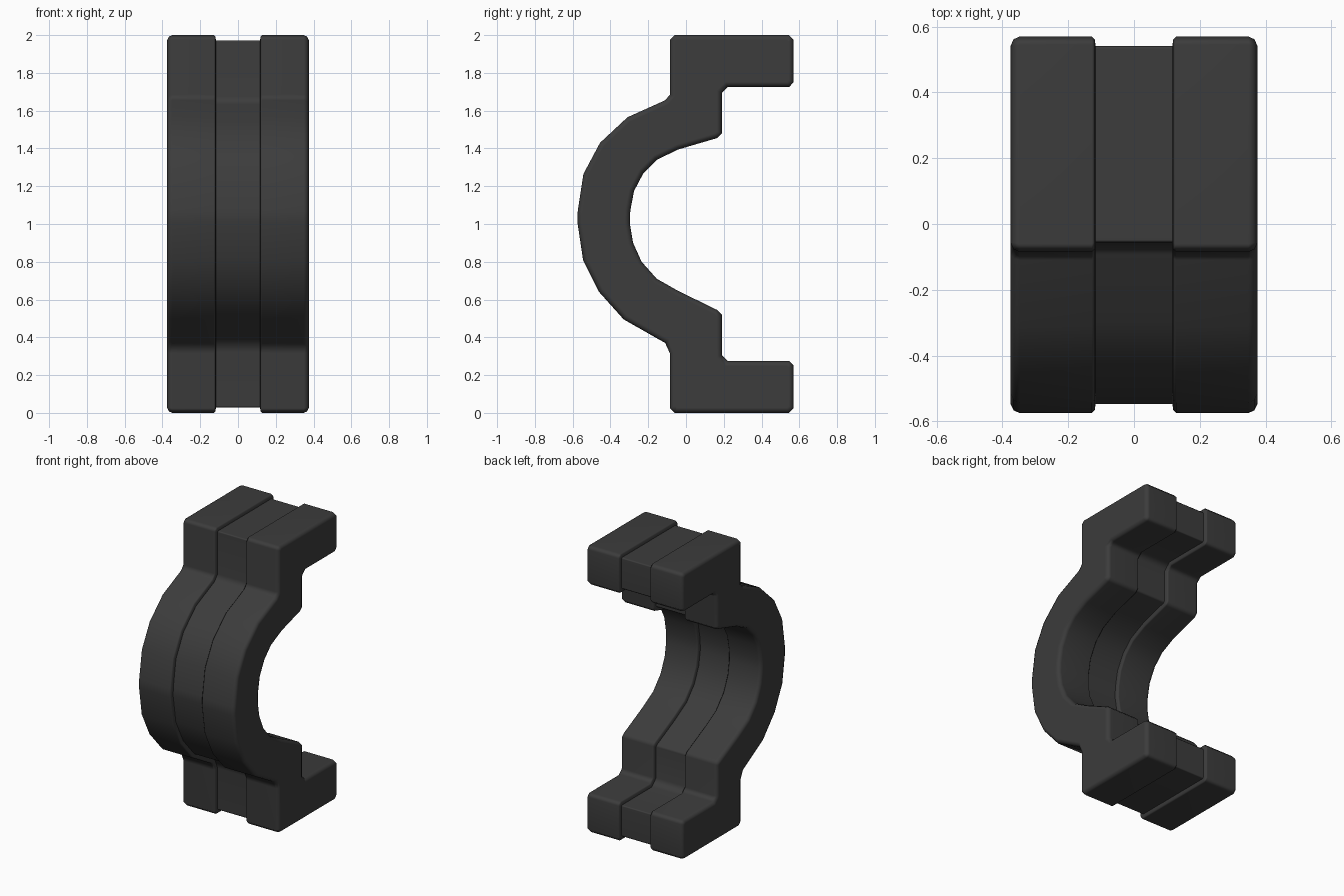
import bpy, bmesh, math
from mathutils import Vector

cube = bpy.data.objects.get("Cube")
if cube:
    bpy.data.objects.remove(cube, do_unlink=True)

# Single dark rubber-like colour
mat = bpy.data.materials.new("charcoal")
mat.use_nodes = True
colour = (0.045, 0.045, 0.045, 1)
mat.diffuse_color = colour
bsdf = mat.node_tree.nodes["Principled BSDF"]
bsdf.inputs["Base Color"].default_value = colour
bsdf.inputs["Roughness"].default_value = 0.6

# Side profile (y, z) of the half-ring with its two flanges
outer_arc = [(-0.11, 0.37), (-0.33, 0.495), (-0.46, 0.64), (-0.545, 0.81),
             (-0.575, 1.01), (-0.573, 1.07), (-0.543, 1.265), (-0.455, 1.43),
             (-0.31, 1.565), (-0.11, 1.655)]
top_flange = [(-0.085, 1.685), (-0.085, 1.975), (-0.06, 2.0), (0.545, 2.0),
              (0.57, 1.975), (0.57, 1.75), (0.545, 1.725), (0.22, 1.725),
              (0.19, 1.695), (0.19, 1.48), (0.165, 1.455)]
inner_arc = [(-0.04, 1.395), (-0.155, 1.34), (-0.225, 1.27), (-0.275, 1.175),
             (-0.295, 1.07), (-0.297, 1.0), (-0.28, 0.9), (-0.235, 0.8),
             (-0.155, 0.71), (-0.04, 0.645)]
bottom_flange = [(y, 2.0 - z) for y, z in reversed(top_flange)]
profile = [Vector(p) for p in outer_arc + top_flange + inner_arc + bottom_flange]


def inset(points, d):
    """Move every edge of a clockwise outline inwards by d."""
    result = []
    for i, p in enumerate(points):
        a = (p - points[i - 1]).normalized()
        b = (points[(i + 1) % len(points)] - p).normalized()
        na, nb = Vector((a.y, -a.x)), Vector((b.y, -b.x))
        result.append(p + (na + nb) * d / (1 + na.dot(nb)))
    return result


# Stations across the width (x, inset): bevelled ribs and a recessed band
half = [(0.375, 0.027), (0.366, 0.008), (0.348, 0.0), (0.128, 0.0),
        (0.119, 0.009), (0.117, 0.028)]
stations = [(-x, d) for x, d in half] + half[::-1]

bm = bmesh.new()
rings = [[bm.verts.new((x, p.x, p.y)) for p in inset(profile, d)]
         for x, d in stations]
count = len(profile)
for r0, r1 in zip(rings, rings[1:]):
    for i in range(count):
        j = (i + 1) % count
        bm.faces.new((r0[i], r0[j], r1[j], r1[i]))
bm.faces.new(rings[0])
bm.faces.new(rings[-1][::-1])
bmesh.ops.recalc_face_normals(bm, faces=bm.faces[:])
mesh = bpy.data.meshes.new("clamp_half")
bm.to_mesh(mesh)
bm.free()
mesh.materials.append(mat)

clamp = bpy.data.objects.new("clamp_half", mesh)
bpy.context.collection.objects.link(clamp)
bpy.context.view_layer.objects.active = clamp
clamp.select_set(True)
bpy.ops.object.shade_smooth_by_angle(angle=math.radians(50))

# Keep broad faces flat while the bevels stay soft
weighted = clamp.modifiers.new("weighted_normals", 'WEIGHTED_NORMAL')
weighted.keep_sharp = True
